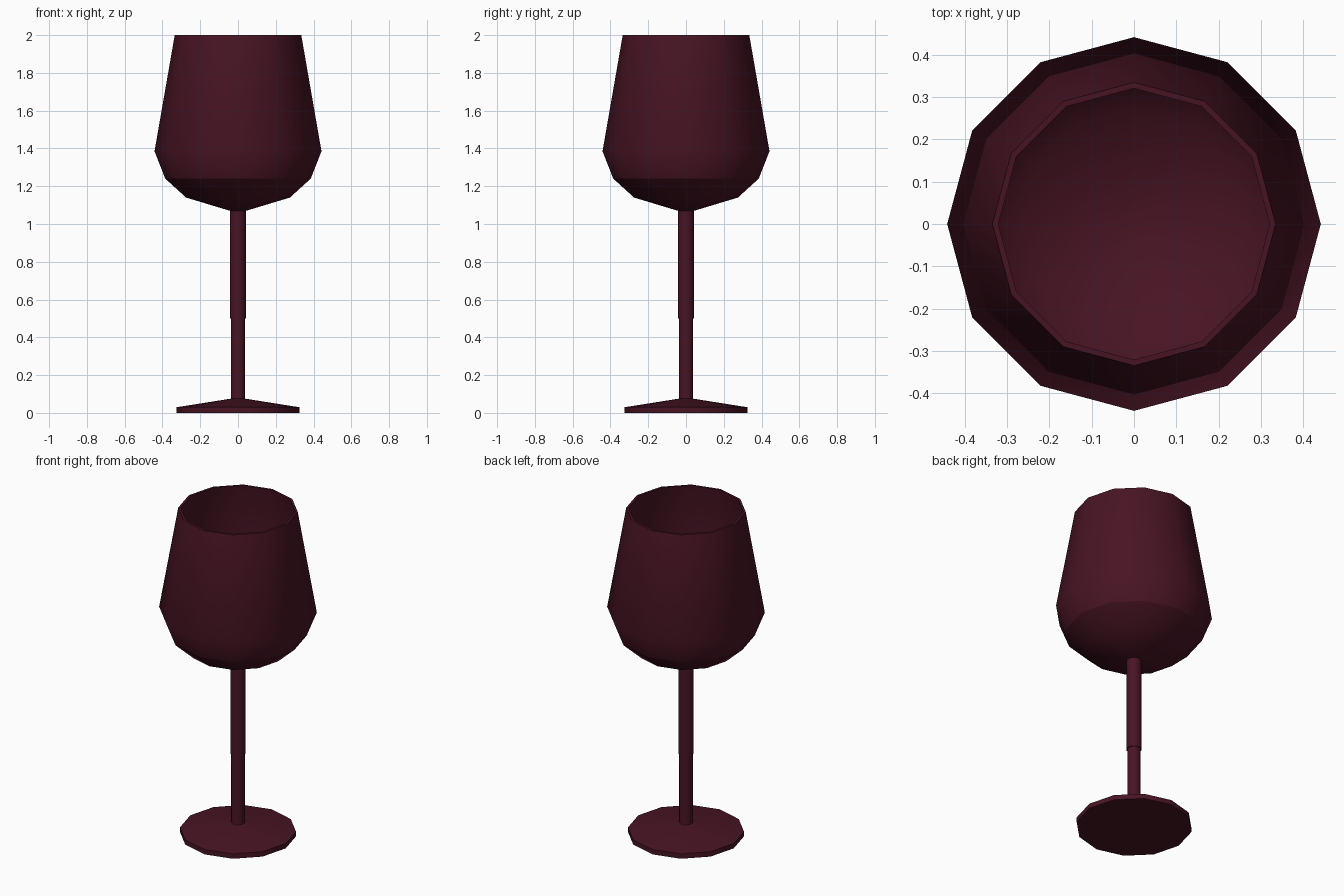
import bpy, bmesh, math

if "Cube" in bpy.data.objects:
    bpy.data.objects.remove(bpy.data.objects["Cube"])

SIDES = 12
wine = bpy.data.materials.new("dark_wine_glass")
wine.diffuse_color = (0.065, 0.007, 0.017, 1)
wine.use_nodes = True
wine.node_tree.nodes["Principled BSDF"].inputs["Base Color"].default_value = wine.diffuse_color


def lathe(name, profile, crease_z=None):
    """Revolve (radius, z) points around z, capping both ends."""
    bm = bmesh.new()
    rings = []
    for r, z in profile:
        rings.append([bm.verts.new((r * math.cos(2 * math.pi * i / SIDES),
                                    r * math.sin(2 * math.pi * i / SIDES), z))
                      for i in range(SIDES)])
    for a, b in zip(rings, rings[1:]):
        for i in range(SIDES):
            j = (i + 1) % SIDES
            bm.faces.new((a[i], a[j], b[j], b[i]))
    bm.faces.new(rings[0][::-1])
    bm.faces.new(rings[-1])
    bm.normal_update()
    for f in bm.faces:
        f.smooth = True
    for e in bm.edges:
        on_crease = crease_z is not None and all(abs(v.co.z - crease_z) < 1e-4 for v in e.verts)
        e.smooth = e.calc_face_angle(0) < math.radians(40) and not on_crease
    me = bpy.data.meshes.new(name)
    bm.to_mesh(me)
    bm.free()
    me.materials.append(wine)
    ob = bpy.data.objects.new(name, me)
    bpy.context.collection.objects.link(ob)
    return ob


# Foot: thin disc rising gently to the stem
lathe("foot", [(0.325, 0), (0.325, 0.03), (0.04, 0.075)])

# Stem: slightly thicker above a small step
lathe("stem", [(0.038, 0.07), (0.038, 0.5), (0.043, 0.5), (0.043, 1.075)])

# Bowl: outer wall up to the rim, then inner wall down to a small flat floor
lathe("bowl", [(0.043, 1.07), (0.275, 1.14), (0.385, 1.24), (0.442, 1.385),
               (0.335, 2.0), (0.321, 2.0), (0.427, 1.387), (0.372, 1.248),
               (0.267, 1.153), (0.055, 1.088)], crease_z=1.24)
